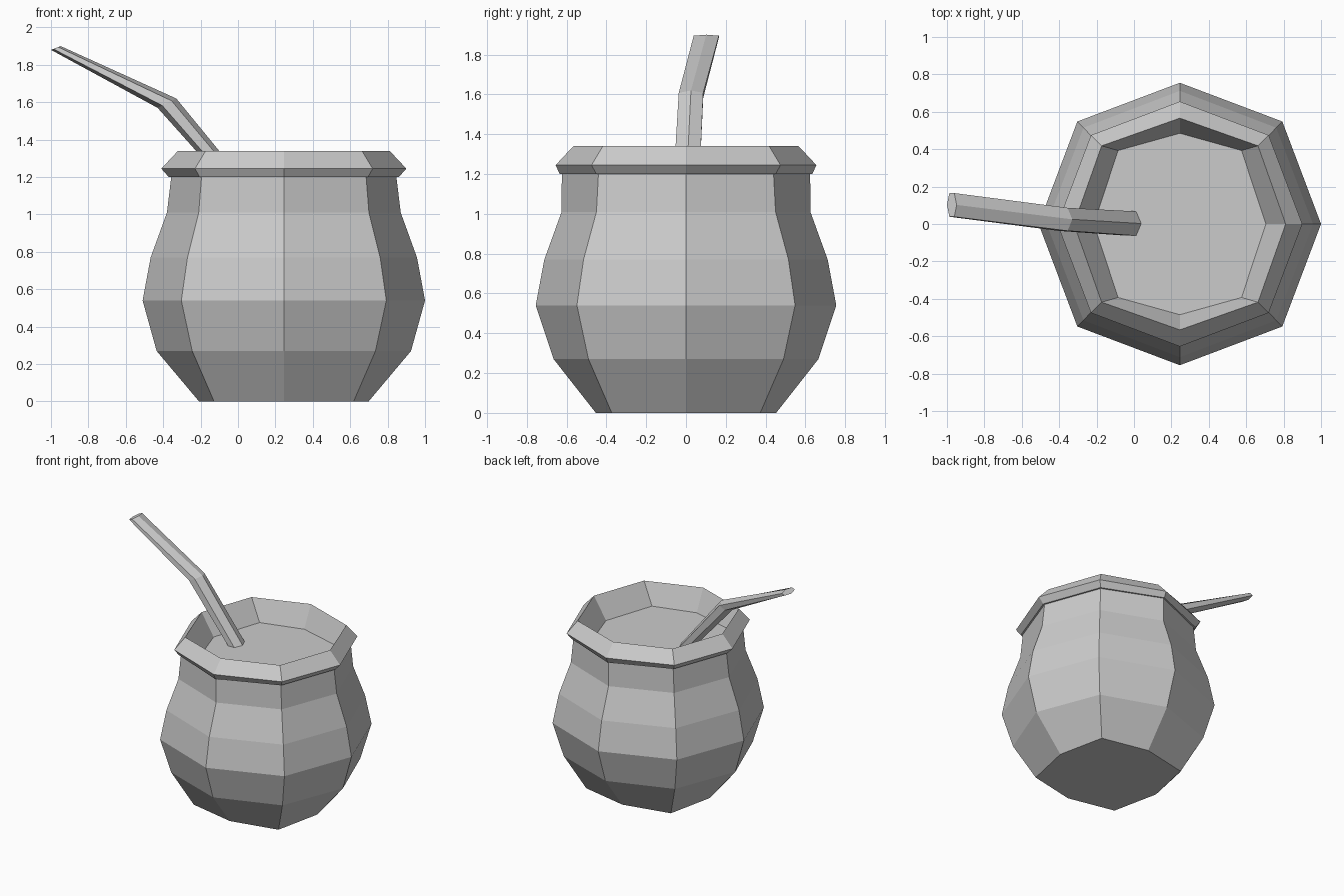
import bpy
import bmesh
import math
from mathutils import Vector

if "Cube" in bpy.data.objects:
    bpy.data.objects.remove(bpy.data.objects["Cube"])


def skin(name, rings):
    """Join equal-length rings of points with quads and cap both ends."""
    bm = bmesh.new()
    loops = [[bm.verts.new(p) for p in ring] for ring in rings]
    n = len(loops[0])
    for low, high in zip(loops, loops[1:]):
        for i in range(n):
            j = (i + 1) % n
            bm.faces.new((low[i], low[j], high[j], high[i]))
    bm.faces.new(list(reversed(loops[0])))
    bm.faces.new(loops[-1])
    bmesh.ops.recalc_face_normals(bm, faces=bm.faces)
    mesh = bpy.data.meshes.new(name)
    bm.to_mesh(mesh)
    bm.free()
    obj = bpy.data.objects.new(name, mesh)
    bpy.context.collection.objects.link(obj)
    return obj


def octagon(z, rx, ry, dx, dy):
    """Eight points: on the axes at rx, ry and on the diagonals at dx, dy."""
    cx = 0.245
    pts = [(rx, 0), (dx, dy), (0, ry), (-dx, dy),
           (-rx, 0), (-dx, -dy), (0, -ry), (dx, -dy)]
    return [(cx + x, y, z) for x, y in pts]


# Gourd body, rim and the filled inside surface, from bottom to top and in
cup_profile = [
    (0.00, 0.453, 0.453, 0.373, 0.373),
    (0.27, 0.68, 0.665, 0.49, 0.49),
    (0.54, 0.755, 0.755, 0.548, 0.548),
    (0.77, 0.712, 0.712, 0.515, 0.515),
    (1.01, 0.625, 0.625, 0.455, 0.45),
    (1.20, 0.602, 0.624, 0.44, 0.44),
    (1.20, 0.615, 0.635, 0.45, 0.45),
    (1.245, 0.655, 0.655, 0.475, 0.475),
    (1.34, 0.566, 0.566, 0.418, 0.418),
    (1.17, 0.46, 0.485, 0.33, 0.393),
]
skin("gourd_cup", [octagon(*row) for row in cup_profile])


def hexagon(center, half, width):
    """Six points around center; half is the in-plane half axis."""
    c, h, side = Vector(center), Vector(half), Vector((0, width, 0))
    return [c + h * math.cos(k * math.pi / 3) + side * math.sin(k * math.pi / 3)
            for k in range(6)]


# Bent metal straw that flattens towards the mouthpiece
skin("drinking_straw", [
    hexagon((-0.008, 0.002, 1.16), (0.055, 0, 0), 0.075),
    hexagon((-0.38, 0.025, 1.595), (0.05, 0, 0.025), 0.071),
    hexagon((-0.974, 0.102, 1.89), (0.026, 0, 0.01), 0.073),
])
